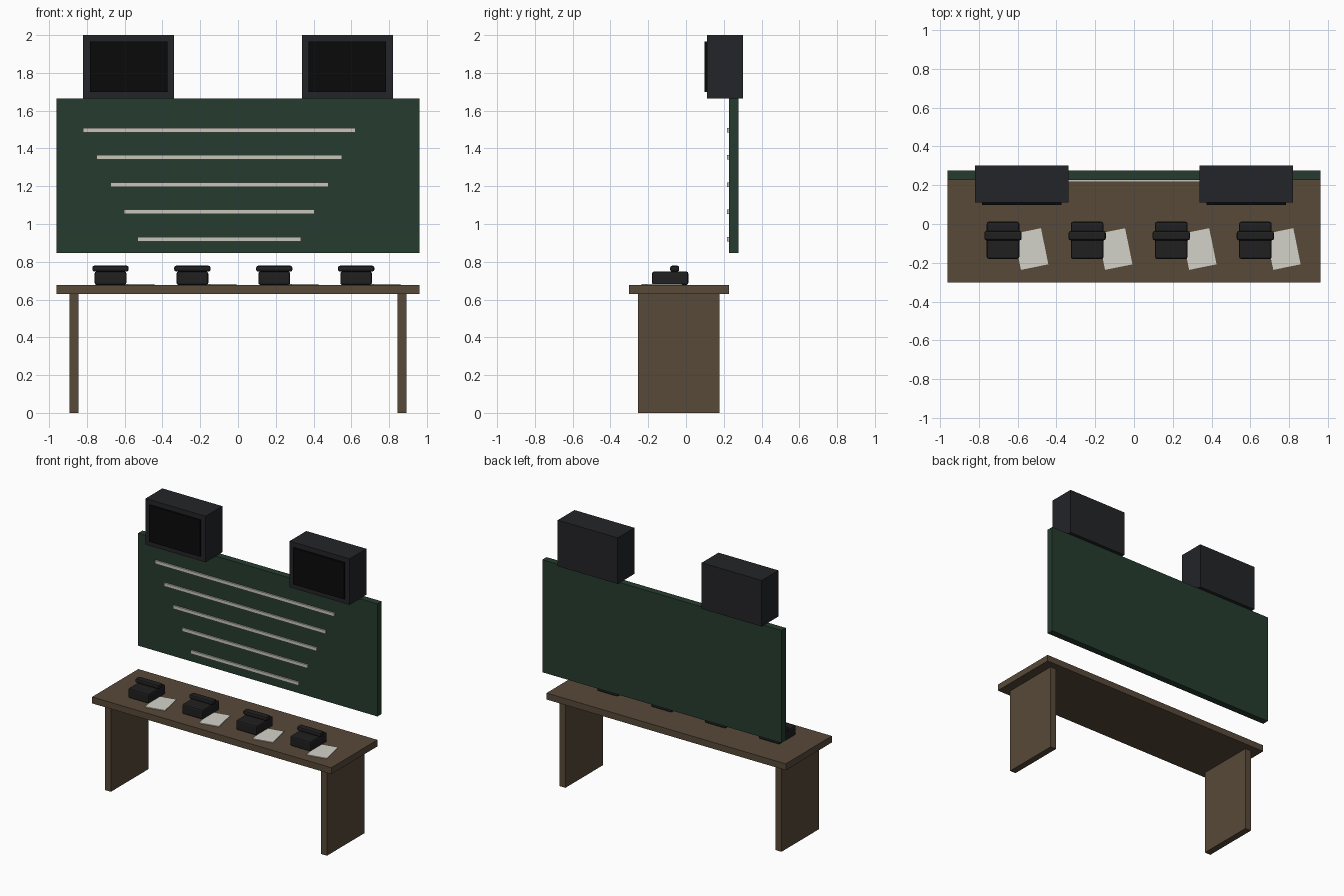
import bpy
import math

if "Cube" in bpy.data.objects:
    bpy.data.objects.remove(bpy.data.objects["Cube"])


def material(name, rgb):
    m = bpy.data.materials.new(name)
    m.diffuse_color = (*rgb, 1)
    m.use_nodes = True
    m.node_tree.nodes["Principled BSDF"].inputs["Base Color"].default_value = m.diffuse_color
    return m


WOOD = material("dark_wood", (0.098, 0.067, 0.041))
GREEN = material("board_green", (0.019, 0.045, 0.028))
CASE = material("monitor_case", (0.017, 0.018, 0.021))
GLASS = material("screen_glass", (0.003, 0.003, 0.003))
CHALK = material("chalk", (0.58, 0.56, 0.50))
PAPER = material("paper", (0.65, 0.65, 0.59))
BLACK = material("phone_black", (0.014, 0.014, 0.014))


def box(name, x, y, z, mat, bevel=0, turn=0):
    """Box from (min, max) ranges, optionally bevelled and turned about z."""
    bpy.ops.mesh.primitive_cube_add(
        size=1, location=[sum(r) / 2 for r in (x, y, z)], rotation=(0, 0, turn))
    ob = bpy.context.object
    ob.name = name
    ob.scale = [r[1] - r[0] for r in (x, y, z)]
    bpy.ops.object.transform_apply(location=False, rotation=False, scale=True)
    ob.data.materials.append(mat)
    if bevel:
        mod = ob.modifiers.new("bevel", 'BEVEL')
        mod.width = bevel
        mod.segments = 2
    return ob


# Desk
TOP = 0.677
box("desk_top", (-0.962, 0.962), (-0.302, 0.228), (0.63, TOP), WOOD)
for side, s in (("left", -1), ("right", 1)):
    box(side + "_desk_leg", sorted((s * 0.845, s * 0.893)), (-0.253, 0.178), (0, 0.63), WOOD)

    # Monitors above the board
    box(side + "_monitor", sorted((s * 0.338, s * 0.82)), (0.11, 0.302), (1.665, 2.0), CASE)
    box(side + "_screen", sorted((s * 0.374, s * 0.784)), (0.098, 0.115), (1.7, 1.965), GLASS)

# Board with tapering chalk lines
box("board", (-0.962, 0.962), (0.228, 0.277), (0.847, 1.665), GREEN)
for i in range(5):
    z = 1.497 - 0.1444 * i
    box(f"chalk_line_{i + 1}", (-0.82 + 0.072 * i, 0.622 - 0.072 * i),
        (0.217, 0.229), (z - 0.012, z + 0.012), CHALK)

# Telephones with a turned sheet of paper beside each
for i in range(4):
    cx = -0.675 + 0.4335 * i
    box(f"phone_base_{i + 1}", (cx - 0.084, cx + 0.084), (-0.18, 0.012),
        (TOP, 0.749), BLACK, bevel=0.011)
    box(f"phone_handset_{i + 1}", (cx - 0.096, cx + 0.096), (-0.084, -0.036),
        (0.748, 0.779), BLACK, bevel=0.01)
    px = cx + 0.144
    box(f"paper_{i + 1}", (px - 0.072, px + 0.072), (-0.224, -0.034),
        (TOP, TOP + 0.005), PAPER, turn=math.radians(11.5))
